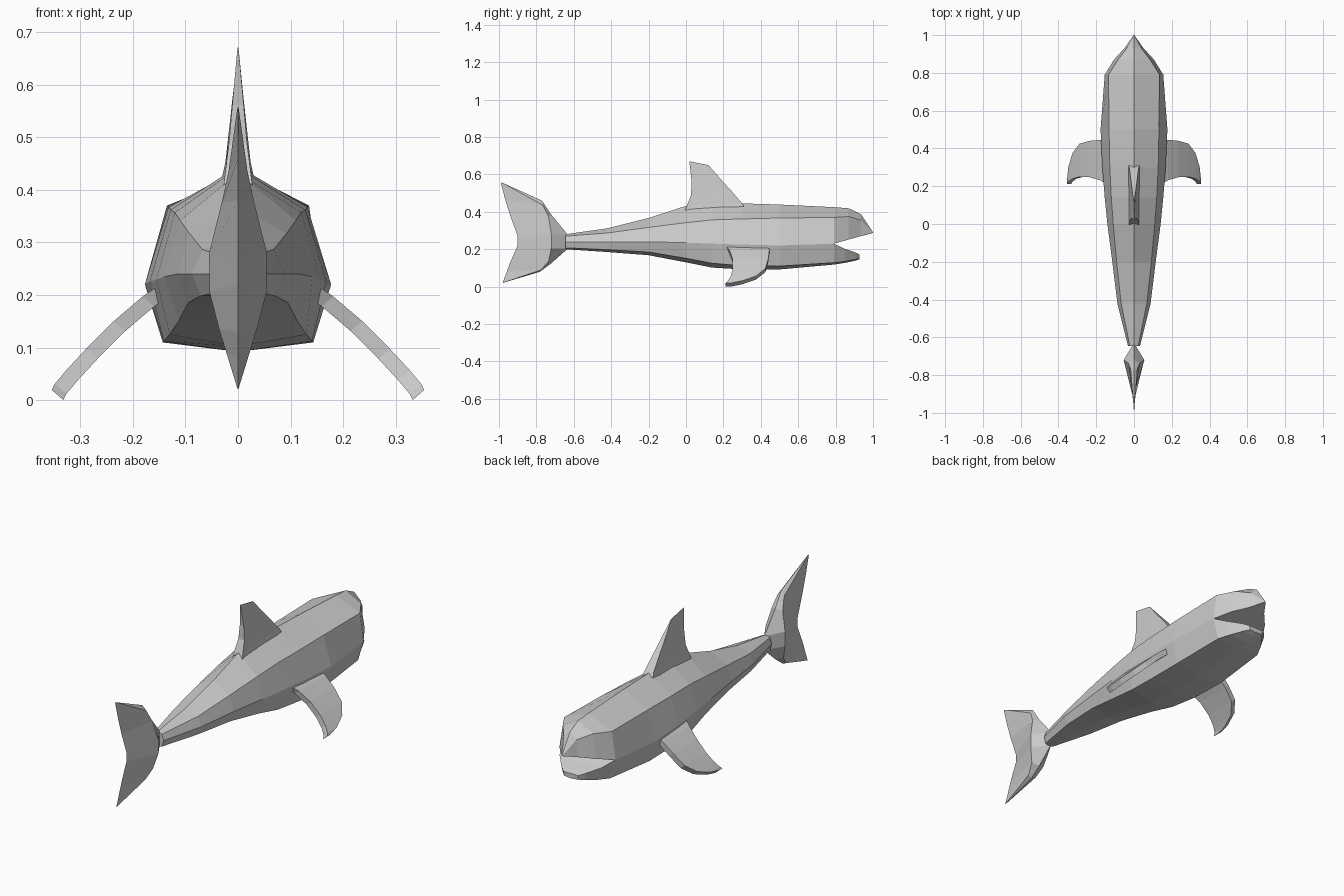
import bpy, bmesh
from mathutils import Vector


def loft(name, rings, cap_start=True, cap_end=True):
    """Skin a list of equal-sized closed rings with flat faces."""
    bm = bmesh.new()
    loops = [[bm.verts.new(p) for p in ring] for ring in rings]
    n = len(loops[0])
    for a, b in zip(loops, loops[1:]):
        for i in range(n):
            j = (i + 1) % n
            bm.faces.new((a[i], a[j], b[j], b[i]))
    if cap_start:
        bm.faces.new(loops[0])
    if cap_end:
        bm.faces.new(loops[-1])
    bmesh.ops.remove_doubles(bm, verts=bm.verts, dist=0.0005)
    bmesh.ops.recalc_face_normals(bm, faces=bm.faces)
    mesh = bpy.data.meshes.new(name)
    bm.to_mesh(mesh)
    bm.free()
    obj = bpy.data.objects.new(name, mesh)
    bpy.context.collection.objects.link(obj)
    return obj


def section(y, top, sides, bottom):
    """Symmetric cross-section across x: top centre, side corners, bottom centre."""
    right = [(x, y, z) for x, z in sides]
    left = [(-x, y, z) for x, z in reversed(sides)]
    return [(0, y, top)] + right + [(0, y, bottom)] + left


# Body, from tail root to mouth corner
loft("body", [
    section(-0.645, 0.280, [(0.022, 0.270), (0.032, 0.240), (0.024, 0.208)], 0.200),
    section(-0.42, 0.312, [(0.068, 0.287), (0.088, 0.240), (0.072, 0.198)], 0.185),
    section(-0.20, 0.367, [(0.092, 0.317), (0.115, 0.240), (0.095, 0.185)], 0.168),
    section(0.00, 0.432, [(0.110, 0.342), (0.141, 0.235), (0.112, 0.152)], 0.130),
    section(0.14, 0.442, [(0.120, 0.357), (0.155, 0.230), (0.130, 0.125)], 0.102),
    section(0.30, 0.445, [(0.128, 0.362), (0.168, 0.225), (0.141, 0.112)], 0.092),
    section(0.50, 0.439, [(0.132, 0.367), (0.177, 0.220), (0.143, 0.110)], 0.092),
    section(0.79, 0.425, [(0.135, 0.370), (0.155, 0.230), (0.125, 0.128)], 0.118),
], cap_end=False)

# Upper head and snout
loft("upper_head", [
    section(0.79, 0.425, [(0.135, 0.370), (0.155, 0.230)], 0.230),
    section(0.87, 0.419, [(0.085, 0.375), (0.106, 0.252)], 0.252),
    section(0.935, 0.388, [(0.035, 0.355), (0.047, 0.270)], 0.270),
    section(1.00, 0.291, [(0.002, 0.290), (0.002, 0.288)], 0.287),
], cap_start=False)

# Lower jaw
loft("lower_jaw", [
    section(0.79, 0.230, [(0.155, 0.230), (0.125, 0.128)], 0.118),
    section(0.85, 0.202, [(0.118, 0.202), (0.095, 0.135)], 0.127),
    section(0.905, 0.183, [(0.070, 0.183), (0.058, 0.145)], 0.139),
    section(0.928, 0.172, [(0.042, 0.172), (0.036, 0.150)], 0.147),
], cap_start=False)

# Tail fin: leading edge, thick ridge and trailing edge at each height
tail_rows = [
    ((-0.99, 0.557), (-0.985, 0.557, 0.001), (-0.99, 0.553)),
    ((-0.77, 0.460), (-0.765, 0.435, 0.018), (-0.965, 0.460)),
    ((-0.72, 0.385), (-0.735, 0.375, 0.031), (-0.940, 0.380)),
    ((-0.63, 0.275), (-0.720, 0.280, 0.055), (-0.900, 0.270)),
    ((-0.63, 0.205), (-0.720, 0.205, 0.054), (-0.900, 0.220)),
    ((-0.72, 0.125), (-0.735, 0.135, 0.036), (-0.940, 0.130)),
    ((-0.78, 0.080), (-0.775, 0.090, 0.022), (-0.958, 0.080)),
    ((-0.98, 0.020), (-0.975, 0.022, 0.001), (-0.98, 0.022)),
]
loft("tail_fin", [
    [(0, *lead), (w, y, z), (0, *trail), (-w, y, z)]
    for lead, (y, z, w), trail in tail_rows
])

# Dorsal fin: leading point, trailing point, half thickness
dorsal_rows = [
    ((0.31, 0.430), (-0.01, 0.395), 0.029),
    ((0.295, 0.452), (0.005, 0.435), 0.024),
    ((0.24, 0.515), (0.027, 0.490), 0.017),
    ((0.19, 0.570), (0.030, 0.560), 0.011),
    ((0.12, 0.650), (0.018, 0.670), 0.001),
]
loft("dorsal_fin", [
    [(w, *lead), (w, *trail), (-w, *trail), (-w, *lead)]
    for lead, trail, w in dorsal_rows
])

# Side fins: x, z, leading y, trailing y along the span
fin_rows = [
    (0.140, 0.208, 0.445, 0.215),
    (0.170, 0.188, 0.446, 0.232),
    (0.225, 0.141, 0.440, 0.248),
    (0.278, 0.088, 0.425, 0.250),
    (0.315, 0.048, 0.375, 0.240),
    (0.337, 0.022, 0.300, 0.225),
    (0.343, 0.010, 0.240, 0.212),
]
for side, label in ((1, "right"), (-1, "left")):
    offset = Vector((0.011 * side, 0, 0.0095))
    rings = []
    for x, z, lead, trail in fin_rows:
        a, b = Vector((x * side, lead, z)), Vector((x * side, trail, z))
        rings.append([a + offset, b + offset, b - offset, a - offset])
    loft(label + "_side_fin", rings)
